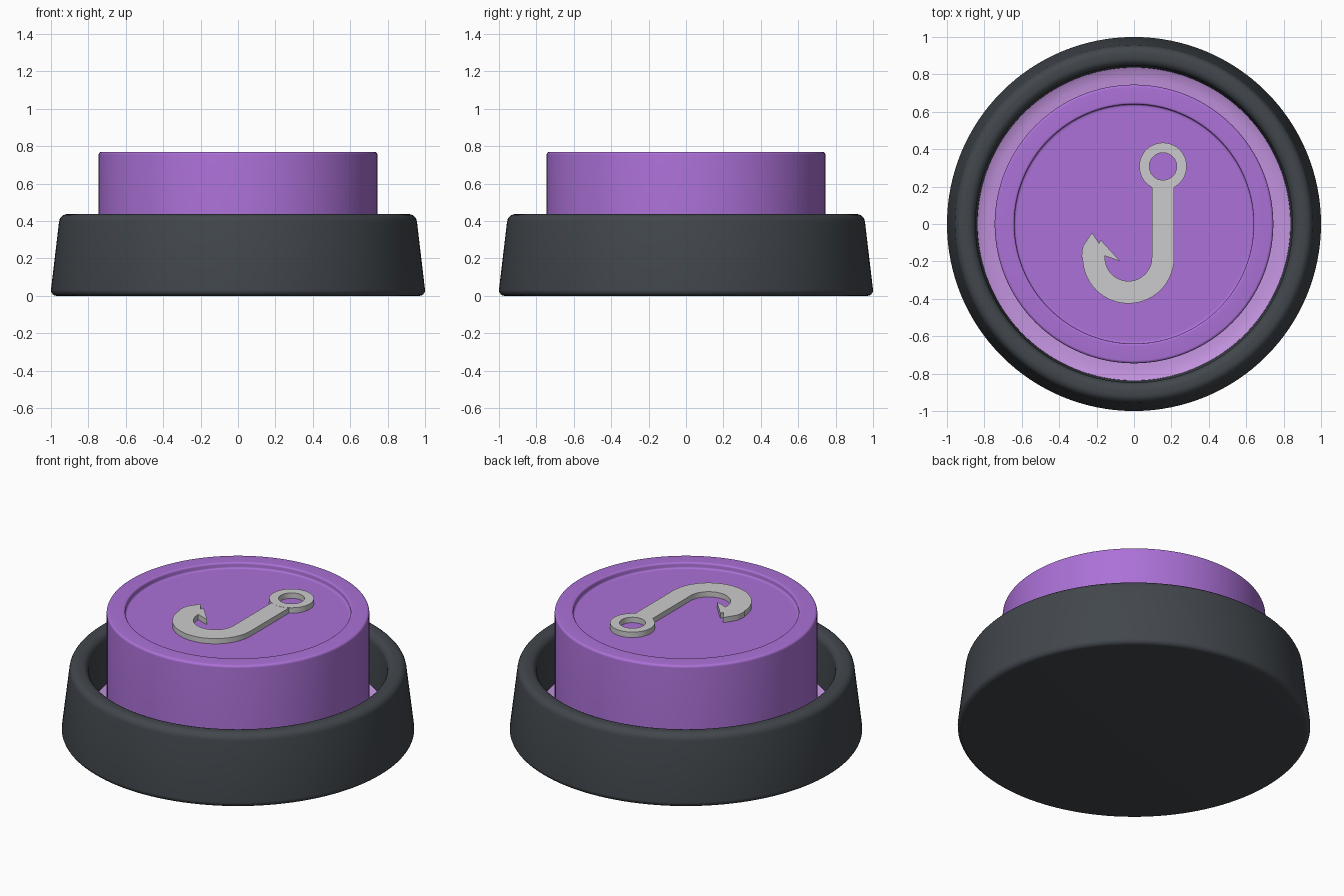
import bpy, bmesh, math
from mathutils import Matrix, Vector

cube = bpy.data.objects.get("Cube")
if cube:
    bpy.data.objects.remove(cube, do_unlink=True)


def material(name, r, g, b):
    m = bpy.data.materials.new(name)
    m.use_nodes = True
    m.diffuse_color = (r, g, b, 1)
    bsdf = next(n for n in m.node_tree.nodes if n.type == 'BSDF_PRINCIPLED')
    bsdf.inputs["Base Color"].default_value = (r, g, b, 1)
    return m


charcoal = material("charcoal", 0.054, 0.063, 0.073)
purple = material("purple", 0.41, 0.165, 0.68)
lilac = material("lilac", 0.54, 0.29, 0.73)
silver = material("silver", 0.6, 0.6, 0.61)


def finish(name, bm, mat):
    bmesh.ops.recalc_face_normals(bm, faces=bm.faces)
    mesh = bpy.data.meshes.new(name)
    bm.to_mesh(mesh)
    bm.free()
    mesh.materials.append(mat)
    obj = bpy.data.objects.new(name, mesh)
    bpy.context.collection.objects.link(obj)
    bpy.ops.object.select_all(action='DESELECT')
    obj.select_set(True)
    bpy.context.view_layer.objects.active = obj
    bpy.ops.object.shade_smooth_by_angle(angle=math.radians(35))
    return obj


def lathe(name, profile, mat, centre=(0, 0), closed=False, steps=128):
    """Turn an (r, z) profile around a vertical axis."""
    bm = bmesh.new()
    verts = [bm.verts.new((r, 0, z)) for r, z in profile]
    pairs = list(zip(verts, verts[1:]))
    if closed:
        pairs.append((verts[-1], verts[0]))
    edges = [bm.edges.new(p) for p in pairs]
    bmesh.ops.spin(bm, geom=verts + edges, cent=(0, 0, 0), axis=(0, 0, 1),
                   angle=math.tau, steps=steps)
    bmesh.ops.remove_doubles(bm, verts=bm.verts, dist=1e-5)
    bm.transform(Matrix.Translation((*centre, 0)))
    return finish(name, bm, mat)


def arc(cx, cy, r, start, end, n=6):
    """Points on an arc, angles in degrees."""
    angles = [math.radians(start + (end - start) * i / n) for i in range(n + 1)]
    return [(cx + r * math.cos(a), cy + r * math.sin(a)) for a in angles]


# Tapered housing with a rounded rim and a well for the button
lathe("housing",
      [(0, 0)] + arc(0.97, 0.03, 0.03, -90, 5)
      + arc(0.912, 0.392, 0.045, 5, 90) + arc(0.892, 0.392, 0.045, 90, 180)
      + [(0.835, 0.1), (0, 0.1)], charcoal)

# Collar at the bottom of the well
lathe("collar", [(0.73, 0.115), (0.78, 0.117), (0.82, 0.125), (0.84, 0.135)], lilac)

# Button with a shallow dished top
lathe("button",
      [(0, 0.102), (0.745, 0.102)] + arc(0.73, 0.755, 0.015, 0, 90)
      + [(0.655, 0.77)] + arc(0.65, 0.76, 0.01, 90, 180, 4)
      + arc(0.63, 0.745, 0.01, 0, -90, 4) + [(0.62, 0.735), (0, 0.735)], purple)

# Fish hook: shank, bend, point and barb as one extruded outline
FLOOR, TOP = 0.73, 0.768
bend = (-0.03, -0.18)
outline = ([(0.215, 0.205)] + arc(*bend, 0.245, 0, -180, 28)
           + arc(*bend, 0.25, 180, 165, 3)
           + [(-0.225, -0.046), (-0.187, -0.103), (-0.177, -0.086),
              (-0.075, -0.198), (-0.157, -0.17)]
           + arc(*bend, 0.125, -180, 0, 24) + [(0.095, 0.205)])
bm = bmesh.new()
face = bm.faces.new([bm.verts.new((x, y, FLOOR)) for x, y in outline])
grown = bmesh.ops.extrude_face_region(bm, geom=[face])
bmesh.ops.translate(bm, vec=Vector((0, 0, TOP - FLOOR)),
                    verts=[g for g in grown["geom"] if isinstance(g, bmesh.types.BMVert)])
finish("hook", bm, silver)

# Eye of the hook
lathe("hook_eye", [(0.073, FLOOR), (0.127, FLOOR), (0.127, TOP + 0.001), (0.073, TOP + 0.001)],
      silver, centre=(0.155, 0.308), closed=True, steps=48)
